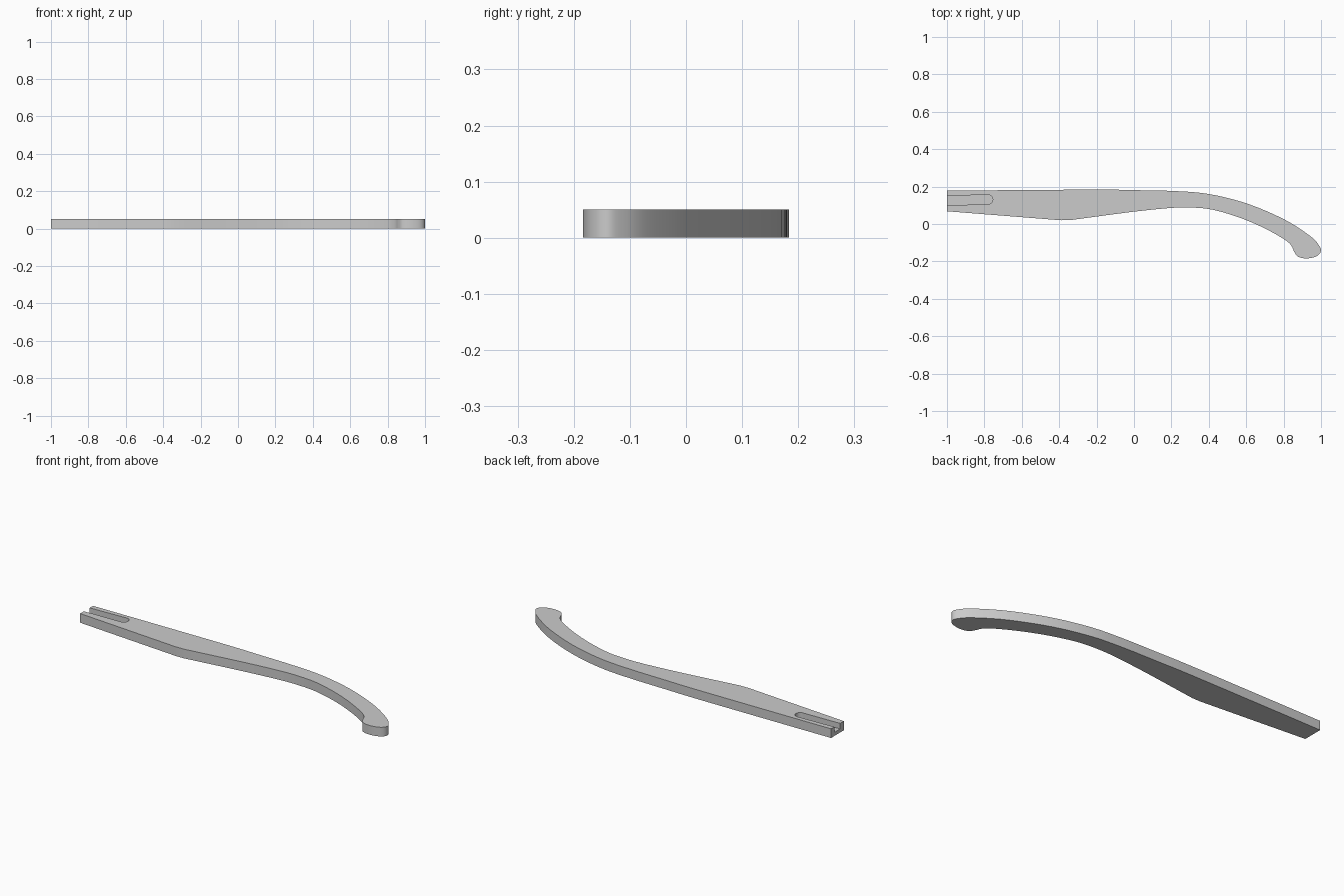
import bpy, bmesh, math
from mathutils import Vector

cube = bpy.data.objects.get("Cube")
if cube:
    bpy.data.objects.remove(cube, do_unlink=True)

HEIGHT, GROOVE_FLOOR = 0.05, 0.02

grey = bpy.data.materials.new("plain grey")
grey.use_nodes = True
colour = (0.6, 0.6, 0.6, 1)
grey.diffuse_color = colour
grey.node_tree.nodes["Principled BSDF"].inputs["Base Color"].default_value = colour


def smooth_path(points, steps=6):
    """Pass a smooth curve through the points."""
    p = [Vector(q) for q in points]
    p = [2 * p[0] - p[1]] + p + [2 * p[-1] - p[-2]]
    path = []
    for a, b, c, d in zip(p, p[1:], p[2:], p[3:]):
        for i in range(steps):
            t = i / steps
            path.append(0.5 * (2 * b + (c - a) * t + (2 * a - 5 * b + 4 * c - d) * t**2
                               + (3 * b - a - 3 * c + d) * t**3))
    return path + [p[-2]]


def slab(name, outline, bottom, top):
    """Extrude a flat outline into a solid."""
    bm = bmesh.new()
    face = bm.faces.new([bm.verts.new((q[0], q[1], bottom)) for q in outline])
    moved = bmesh.ops.extrude_face_region(bm, geom=[face])["geom"]
    bmesh.ops.translate(bm, vec=(0, 0, top - bottom),
                        verts=[v for v in moved if isinstance(v, bmesh.types.BMVert)])
    bmesh.ops.recalc_face_normals(bm, faces=bm.faces)
    mesh = bpy.data.meshes.new(name)
    bm.to_mesh(mesh)
    bm.free()
    mesh.materials.append(grey)
    obj = bpy.data.objects.new(name, mesh)
    bpy.context.collection.objects.link(obj)
    return obj


# Arm: outer edge, hooked tip and inner edge, then the straight taper
curve = smooth_path([
    (-0.79, 0.18), (-0.2, 0.184), (0, 0.181), (0.22, 0.176), (0.4, 0.16),
    (0.6, 0.11), (0.8, 0.025), (0.94, -0.065), (0.99, -0.12), (0.995, -0.15),
    (0.97, -0.174), (0.92, -0.184), (0.875, -0.175), (0.855, -0.15),
    (0.835, -0.11), (0.79, -0.075), (0.7, -0.025), (0.6, 0.02), (0.5, 0.055),
    (0.4, 0.08), (0.3, 0.088), (0.2, 0.086), (0, 0.066), (-0.34, 0.021)])
shift = 1 - max(q.x for q in curve)
for q in curve:
    q.x += shift * max(0, q.x)
arm = slab("temple_arm", [(-1, 0.178)] + curve + [(-0.39, 0.02), (-1, 0.068)],
           0, HEIGHT)

# Groove: open at the hinge end, rounded at the other
end = [(-0.781 + 0.026 * math.sin(a), 0.131 + 0.026 * math.cos(a))
       for a in (math.pi * i / 16 for i in range(17))]
cutter = slab("groove_cutter", [(-1.05, 0.147), (-0.98, 0.15)] + end
              + [(-0.94, 0.102), (-1.05, 0.097)], GROOVE_FLOOR, HEIGHT + 0.05)
cutter.hide_render = True
cutter.hide_viewport = True
cut = arm.modifiers.new("groove", "BOOLEAN")
cut.operation = "DIFFERENCE"
cut.solver = "EXACT"
cut.object = cutter

# Smooth the curved sides and keep the corners crisp
bpy.ops.object.select_all(action="DESELECT")
bpy.context.view_layer.objects.active = arm
arm.select_set(True)
bpy.ops.object.modifier_apply(modifier=cut.name)
bpy.data.objects.remove(cutter, do_unlink=True)
bpy.ops.object.shade_smooth_by_angle(angle=math.radians(30))
